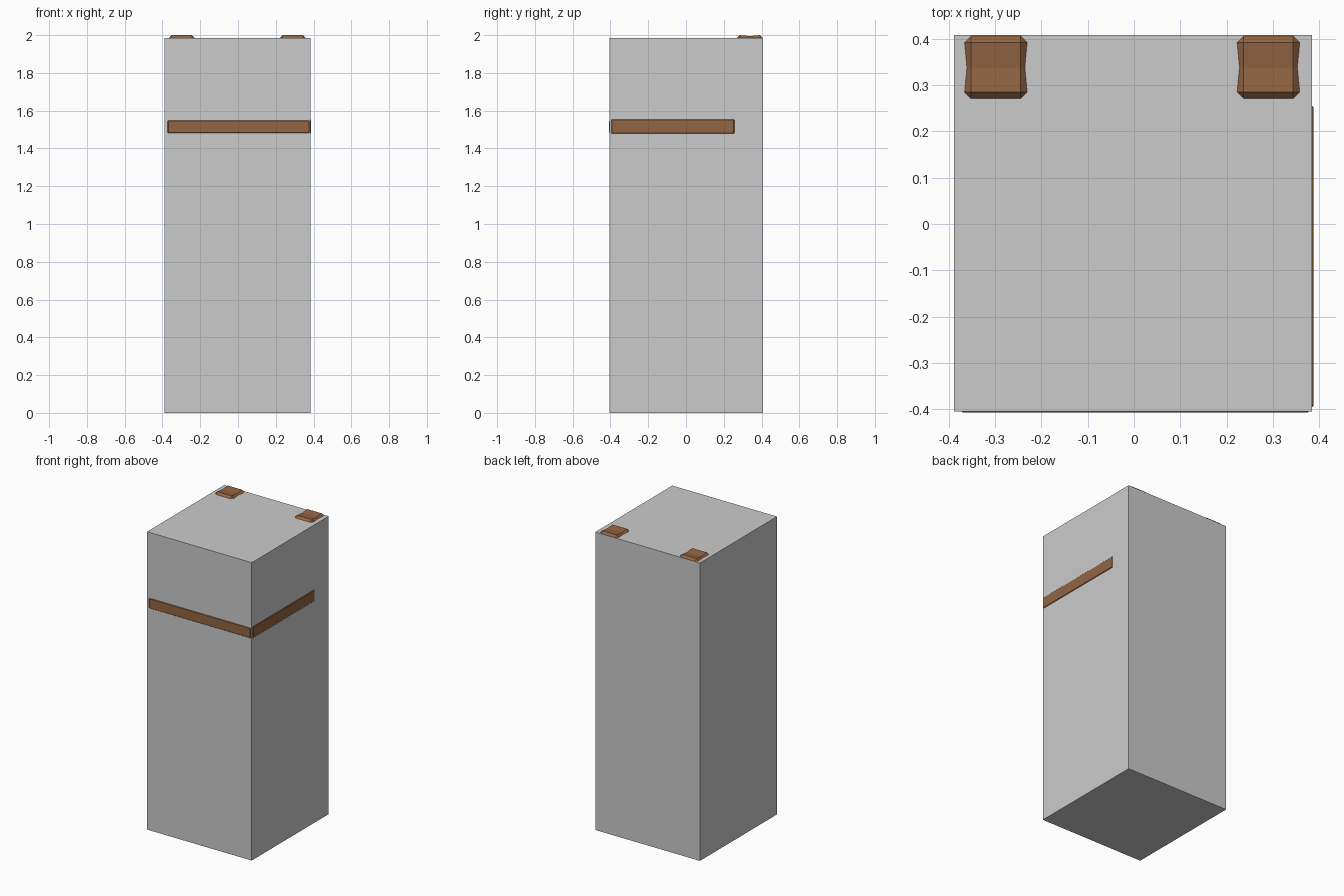
import bpy, bmesh
from mathutils import Vector

if "Cube" in bpy.data.objects:
    bpy.data.objects.remove(bpy.data.objects["Cube"])


def material(name, color):
    m = bpy.data.materials.new(name)
    m.diffuse_color = color
    m.use_nodes = True
    m.node_tree.nodes["Principled BSDF"].inputs["Base Color"].default_value = m.diffuse_color
    return m


wood = material("brown_wood", (0.29, 0.13, 0.055, 1))


def block(name, lo, hi, bevel=0.0, mat=None, sag=0.0):
    """Chamfered box between two corners; sag lowers the top along its middle."""
    lo, hi = Vector(lo), Vector(hi)
    mid, size = (lo + hi) / 2, hi - lo
    bm = bmesh.new()
    bmesh.ops.create_cube(bm, size=1)
    for v in bm.verts:
        v.co = mid + Vector(a * b for a, b in zip(v.co, size))
    if bevel:
        bmesh.ops.bevel(bm, geom=bm.edges[:], offset=bevel, segments=1,
                        affect='EDGES')
    if sag:
        bmesh.ops.bisect_plane(bm, geom=bm.verts[:] + bm.edges[:] + bm.faces[:],
                               plane_co=mid, plane_no=(0, 1, 0))
        for v in bm.verts:
            if abs(v.co.y - mid.y) < 1e-4 and v.co.z > mid.z:
                v.co.z -= sag
    bmesh.ops.recalc_face_normals(bm, faces=bm.faces[:])
    me = bpy.data.meshes.new(name)
    bm.to_mesh(me)
    bm.free()
    if mat:
        me.materials.append(mat)
    ob = bpy.data.objects.new(name, me)
    bpy.context.collection.objects.link(ob)
    return ob


# Tall plain grey body
block("body", (-0.388, -0.404, 0), (0.384, 0.4075, 1.986))

# Two back post tops poking through the roof
for side, cx in (("left", -0.298), ("right", 0.290)):
    block("back_post_" + side, (cx - 0.068, 0.27, 1.86), (cx + 0.068, 0.406, 2.0),
          bevel=0.0145, mat=wood, sag=0.005)

# Rails standing just proud of the front and right faces
block("front_rail", (-0.376, -0.407, 1.477), (0.382, -0.36, 1.552), 0.007, wood)
block("right_rail", (0.34, -0.399, 1.475), (0.3875, 0.259, 1.558), 0.007, wood)
